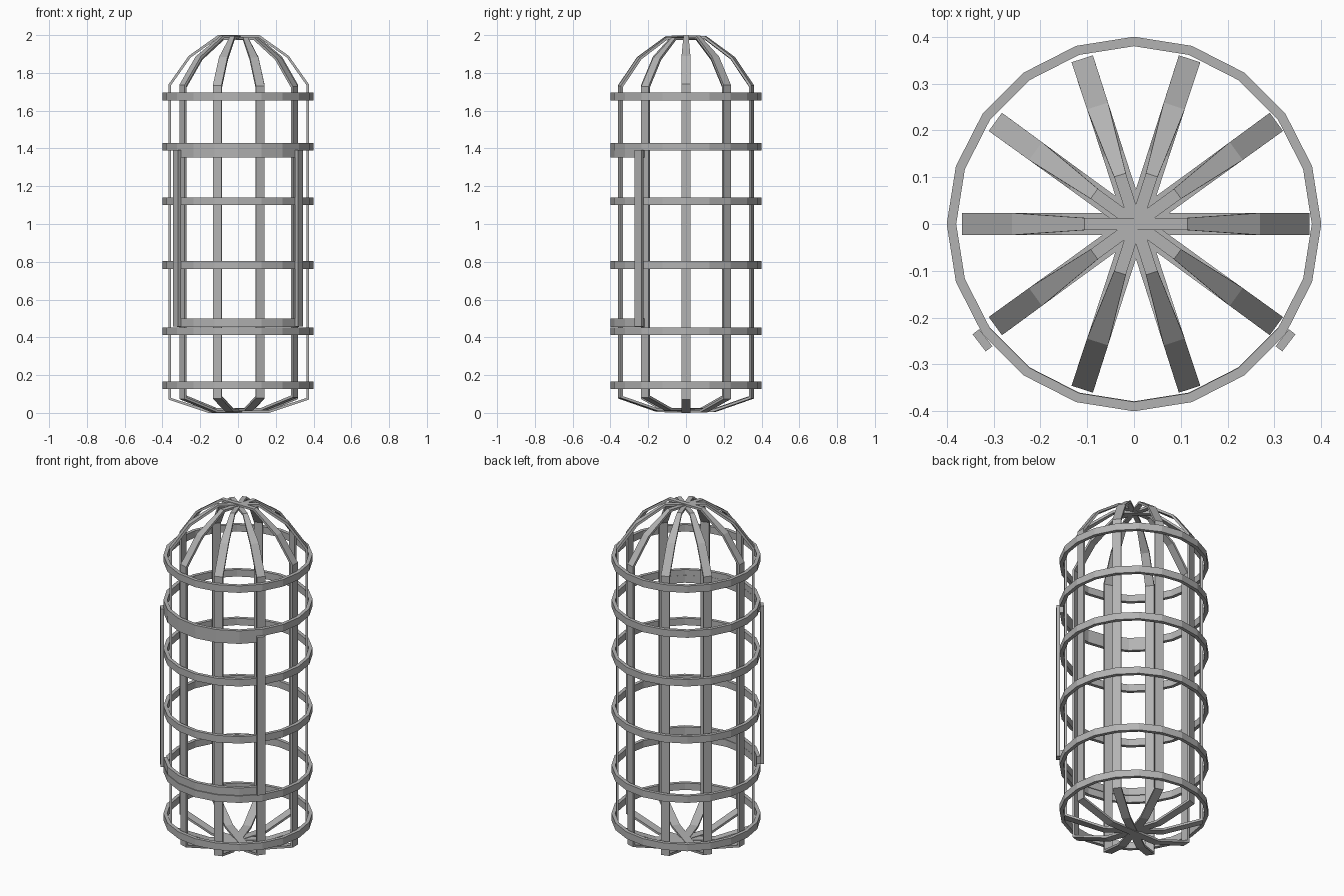
import bpy
import bmesh
from math import sin, cos, radians
from mathutils import Matrix, Vector

if "Cube" in bpy.data.objects:
    bpy.data.objects.remove(bpy.data.objects["Cube"], do_unlink=True)

STEEL = (0.45, 0.45, 0.45, 1.0)
steel = bpy.data.materials.new("grey steel")
steel.use_nodes = True
steel.diffuse_color = STEEL
steel.node_tree.nodes["Principled BSDF"].inputs["Base Color"].default_value = STEEL


def add_object(name, bm):
    mesh = bpy.data.meshes.new(name)
    bm.to_mesh(mesh)
    bm.free()
    mesh.materials.append(steel)
    obj = bpy.data.objects.new(name, mesh)
    bpy.context.collection.objects.link(obj)
    return obj


def band(name, first, second, closed, thickness):
    """Flat metal strip between two edges, thickened inward."""
    bm = bmesh.new()
    a = [bm.verts.new(p) for p in first]
    b = [bm.verts.new(p) for p in second]
    n = len(a)
    for i in range(n if closed else n - 1):
        j = (i + 1) % n
        bm.faces.new((a[i], a[j], b[j], b[i]))
    obj = add_object(name, bm)
    solid = obj.modifiers.new("thickness", 'SOLIDIFY')
    solid.thickness = thickness
    solid.offset = -1
    solid.use_even_offset = True
    return obj


def hoop(name, radius, z, height, start=0, steps=20):
    """Faceted hoop, or an arc of one, with 18 degree facets."""
    angles = [radians(start + 18 * i) for i in range(steps)]
    low = [(radius * cos(t), radius * sin(t), z - height / 2) for t in angles]
    high = [(x, y, h + height) for x, y, h in low]
    band(name, low, high, steps == 20, 0.02)


# Horizontal hoops
for i, z in enumerate((0.146, 0.432, 0.783, 1.121, 1.409, 1.675)):
    hoop(f"hoop_{i + 1}", 0.4, z, 0.041)

# Five looped straps: radius, height, width from the crown down to the base
half = [(0.11, 2.0, 0.026), (0.265, 1.89, 0.047), (0.371, 1.74, 0.048),
        (0.371, 0.07, 0.048), (0.16, 0.0, 0.046)]
loop = half[::-1] + [(-r, z, w) for r, z, w in half]
for i in range(5):
    turn = Matrix.Rotation(radians(36 * i), 3, 'Z')
    lift = 0.003 * i

    def edge(side):
        return [turn @ Vector((r, side * w / 2, z + (lift if z < 1 else -lift)))
                + Vector((0.004, 0, 0)) for r, z, w in loop]

    band(f"strap_{i + 1}", edge(1), edge(-1), True, 0.013)

# Door frame: curved rails and upright bars
hoop("door_bottom_rail", 0.399, 0.477, 0.044, 216, 7)
hoop("door_top_rail", 0.399, 1.374, 0.044, 216, 7)
for name, angle in (("door_bar_right", 217.5), ("door_bar_left", -37.5)):
    bm = bmesh.new()
    bmesh.ops.create_cube(bm, size=1.0)
    bmesh.ops.scale(bm, vec=(0.018, 0.046, 0.935), verts=bm.verts)
    bmesh.ops.translate(bm, vec=(0.408, 0, 0.925), verts=bm.verts)
    bmesh.ops.rotate(bm, matrix=Matrix.Rotation(radians(angle), 3, 'Z'), verts=bm.verts)
    add_object(name, bm)
